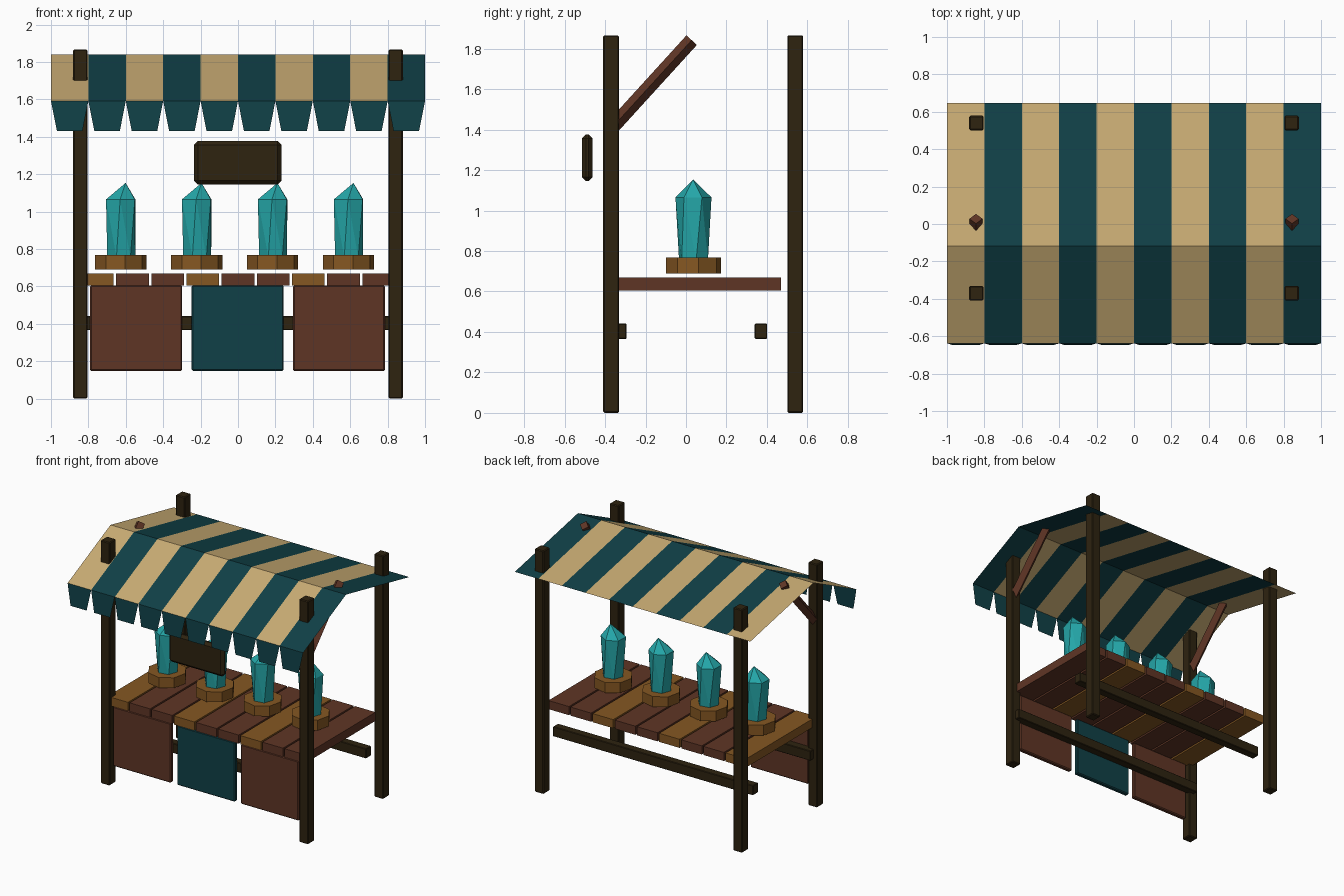
import bpy, bmesh, math
from mathutils import Vector, Matrix

if "Cube" in bpy.data.objects:
    bpy.data.objects.remove(bpy.data.objects["Cube"])


def colour(name, r, g, b):
    lin = [((c / 255 + 0.055) / 1.055) ** 2.4 if c > 10 else c / 255 / 12.92 for c in (r, g, b)]
    m = bpy.data.materials.new(name)
    m.diffuse_color = (*lin, 1)
    m.use_nodes = True
    m.node_tree.nodes["Principled BSDF"].inputs["Base Color"].default_value = m.diffuse_color
    return m


TEAL = colour("teal cloth", 16, 64, 71)
TAN = colour("tan cloth", 200, 171, 115)
DARK = colour("dark wood", 46, 35, 16)
RED = colour("red brown wood", 95, 53, 37)
GOLD = colour("golden wood", 133, 87, 34)
GEM = colour("crystal", 36, 166, 168)


def add_object(name, bm, *mats):
    me = bpy.data.meshes.new(name)
    bm.to_mesh(me)
    bm.free()
    for m in mats:
        me.materials.append(m)
    ob = bpy.data.objects.new(name, me)
    bpy.context.collection.objects.link(ob)
    return ob


def box(name, x, y, z, mat, bevel=0.0):
    """Box from (min, max) ranges with an optional chamfer."""
    bm = bmesh.new()
    bmesh.ops.create_cube(bm, size=1)
    for v in bm.verts:
        for i, (lo, hi) in enumerate((x, y, z)):
            v.co[i] = lo if v.co[i] < 0 else hi
    if bevel:
        bmesh.ops.bevel(bm, geom=bm.edges[:], offset=bevel, segments=1, affect='EDGES')
    return add_object(name, bm, mat)


def prism(name, a, b, radius, sides, mat, turn=0.0):
    """Straight prism between two points."""
    a, b = Vector(a), Vector(b)
    d = b - a
    bm = bmesh.new()
    bmesh.ops.create_cone(bm, cap_ends=True, segments=sides, radius1=radius,
                          radius2=radius, depth=d.length)
    mat4 = (Matrix.Translation((a + b) / 2)
            @ Vector((0, 0, 1)).rotation_difference(d).to_matrix().to_4x4()
            @ Matrix.Rotation(turn, 4, 'Z'))
    bm.transform(mat4)
    return add_object(name, bm, mat)


# Posts, braces
for s in (-1, 1):
    for row, y in (("front", -0.37), ("back", 0.54)):
        box(row + "_post", (s * 0.843 - 0.038, s * 0.843 + 0.038), (y - 0.039, y + 0.039),
            (0, 1.866), DARK, 0.006)
    prism("roof_brace", (s * 0.845, -0.37, 1.405), (s * 0.845, 0.028, 1.842), 0.035, 4, RED)

# Lower rails
for y in (-0.325, 0.37):
    box("lower_rail", (-0.85, 0.85), (y - 0.031, y + 0.031), (0.366, 0.441), DARK, 0.004)

# Table planks
for i in range(9):
    x = (i - 4) * 0.188
    box("table_plank", (x - 0.087, x + 0.087), (-0.385, 0.47), (0.604, 0.67),
        GOLD if i % 3 == 0 else RED)

# Front panels
for x, mat in ((-0.545, RED), (-0.002, TEAL), (0.54, RED)):
    box("front_panel", (x - 0.246, x + 0.246), (-0.388, -0.352), (0.148, 0.606), mat, 0.007)

# Hanging sign board
box("sign_board", (-0.235, 0.232), (-0.515, -0.461), (1.145, 1.377), DARK, 0.02)

# Striped canopy sheet
profile = [(-0.638, 1.592), (-0.118, 1.84), (0.648, 1.682)]
bm = bmesh.new()
rows = [[bm.verts.new((-1 + 0.2 * i, y, z)) for i in range(11)] for y, z in profile]
for lo, hi in zip(rows, rows[1:]):
    for i in range(10):
        f = bm.faces.new((lo[i], lo[i + 1], hi[i + 1], hi[i]))
        f.material_index = i % 2
add_object("canopy", bm, TAN, TEAL)

# Hanging canopy flaps
bm = bmesh.new()
for i in range(10):
    x = -0.9 + 0.2 * i
    corners = [(x - 0.1, -0.638, 1.592), (x - 0.068, -0.648, 1.43),
               (x + 0.068, -0.648, 1.43), (x + 0.1, -0.638, 1.592)]
    bm.faces.new([bm.verts.new(c) for c in corners])
add_object("canopy_flaps", bm, TEAL)


# Twisted crystals on round stands
def crystal(x, y):
    bm = bmesh.new()

    def ring(r, z, phase, dx):
        return [bm.verts.new((x + dx + r * math.cos(math.radians(phase + 60 * i)),
                              y + r * math.sin(math.radians(phase + 60 * i)), z))
                for i in range(6)]
    low = ring(0.076, 0.755, -50, 0.003)
    top = ring(0.089, 1.065, -92, 0.0)
    tip = bm.verts.new((x + 0.026, y - 0.002, 1.153))
    for i in range(6):
        j = (i + 1) % 6
        bm.faces.new((top[i], low[i], top[j]))
        bm.faces.new((low[i], low[j], top[j]))
        bm.faces.new((top[i], top[j], tip))
    bm.faces.new(low[::-1])
    bmesh.ops.recalc_face_normals(bm, faces=bm.faces[:])
    add_object("crystal", bm, GEM)


for k in range(4):
    x = -0.627 + 0.406 * k
    prism("crystal_stand", (x, 0.037, 0.689), (x, 0.037, 0.768), 0.139, 8, GOLD, math.radians(10))
    crystal(x, 0.037)
